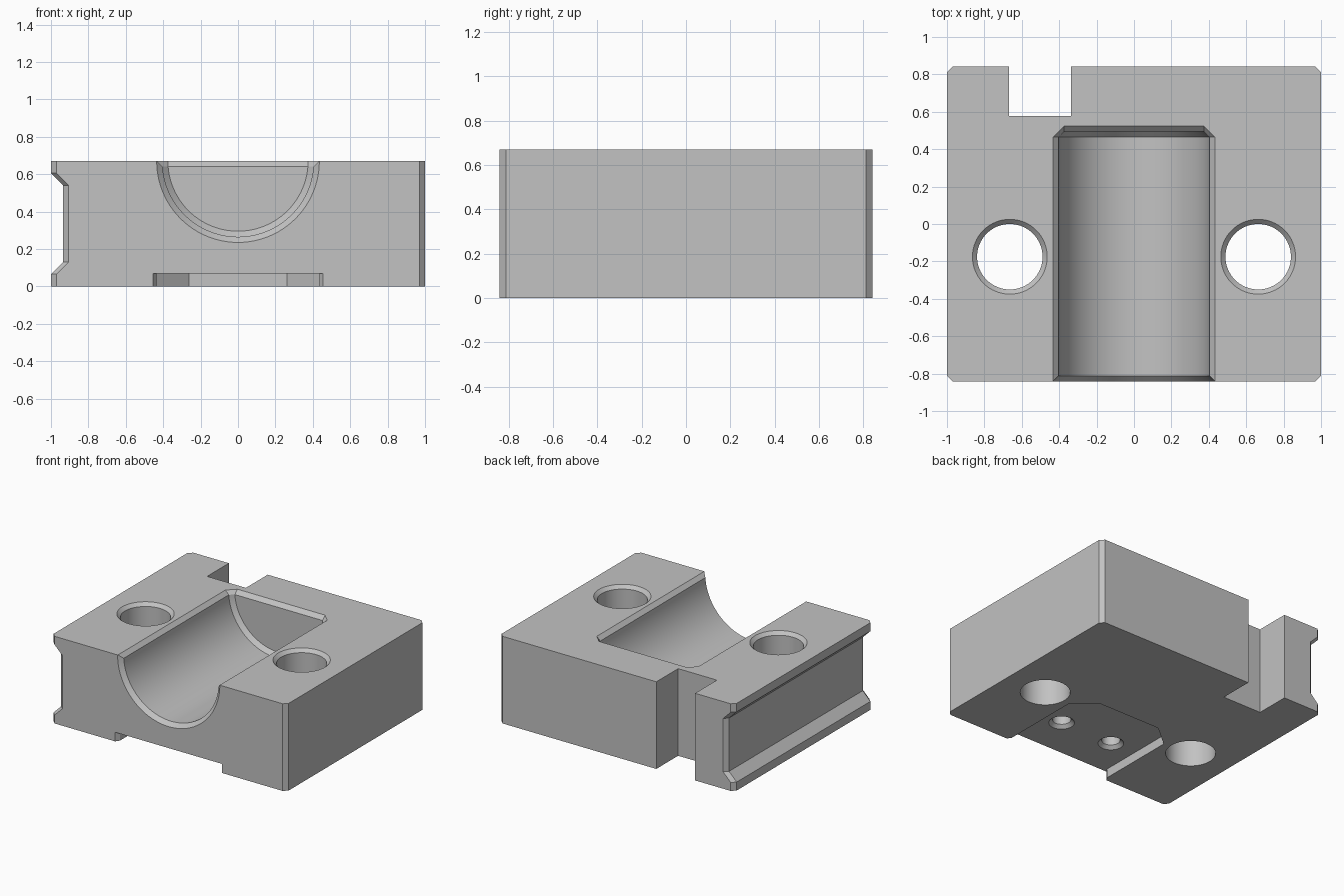
import bpy, bmesh, math

if "Cube" in bpy.data.objects:
    bpy.data.objects.remove(bpy.data.objects["Cube"], do_unlink=True)

HALF_Y, TOP, EDGE = 0.842, 0.67, 0.03

grey = bpy.data.materials.new("machined grey")
grey.use_nodes = True
grey.diffuse_color = (0.54, 0.54, 0.54, 1)
grey.node_tree.nodes["Principled BSDF"].inputs["Base Color"].default_value = grey.diffuse_color


def loft(name, rings):
    """Closed solid through rings that have equal point counts."""
    bm = bmesh.new()
    loops = [[bm.verts.new(p) for p in ring] for ring in rings]
    n = len(loops[0])
    for a, b in zip(loops, loops[1:]):
        for i in range(n):
            j = (i + 1) % n
            bm.faces.new((a[i], a[j], b[j], b[i]))
    bm.faces.new(loops[0])
    bm.faces.new(loops[-1])
    bmesh.ops.recalc_face_normals(bm, faces=bm.faces[:])
    mesh = bpy.data.meshes.new(name)
    bm.to_mesh(mesh)
    bm.free()
    mesh.materials.append(grey)
    obj = bpy.data.objects.new(name, mesh)
    bpy.context.collection.objects.link(obj)
    return obj


def circle(r, n=64):
    return [(r * math.cos(2 * math.pi * i / n), r * math.sin(2 * math.pi * i / n)) for i in range(n)]


def hole(name, x, y, steps):
    """Vertical round cutter from (z, radius) steps."""
    return loft(name, [[(x + u, y + v, z) for u, v in circle(r)] for z, r in steps])


def block_section(y, inset):
    """Cross-section with the side groove; inset pulls both sides inward."""
    left = [(-1, TOP), (-1, 0.605), (-0.935, 0.54), (-0.935, 0.13), (-1, 0.065), (-1, 0)]
    return [(x + inset, y, z) for x, z in left] + [(1 - inset, y, 0), (1 - inset, y, TOP)]


# Grooved block with chamfered ends
block = loft("bearing_block", [
    block_section(-HALF_Y, EDGE), block_section(-HALF_Y + EDGE, 0),
    block_section(HALF_Y - EDGE, 0), block_section(HALF_Y, EDGE)])

cutters = []

# Half-round bore, flared at the front and tapered at its blind end
bore = [(-HALF_Y - EDGE, 0.465), (-HALF_Y + EDGE, 0.405), (0.465, 0.405), (0.495, 0.375)]
cutters.append(loft("bore_cutter", [[(u, y, TOP + v) for u, v in circle(r, 96)] for y, r in bore]))


# Sloped rim around the top opening of the bore
def rim(z, grow):
    half = [(0.403 + grow, -1), (0.403 + grow, 0.465), (0.373, 0.495 + grow)]
    return [(x, y, z) for x, y in half] + [(-x, y, z) for x, y in reversed(half)]


cutters.append(loft("rim_cutter", [rim(TOP - EDGE, 0), rim(TOP + EDGE, 2 * EDGE)]))

# Notch through the back
notch = [(-0.667, 0.577), (-0.337, 0.577), (-0.337, 1), (-0.667, 1)]
cutters.append(loft("notch_cutter", [[(x, y, z) for x, y in notch] for z in (-0.1, 0.8)]))

# Recess under the front
half = [(0.475, -0.872), (0.435, -0.812), (0.435, -0.195), (0.262, -0.05)]
recess = half + [(-x, y) for x, y in reversed(half)]
cutters.append(loft("recess_cutter", [[(x, y, z) for x, y in recess] for z in (-0.1, 0.07)]))

# Bolt holes and small pilot holes, mirrored
for side in (-1, 1):
    cutters.append(hole("bolt_hole_cutter", side * 0.664, -0.175,
                        [(-0.1, 0.175), (TOP - 0.025, 0.175), (TOP + 0.025, 0.225)]))
    cutters.append(hole("pilot_hole_cutter", side * 0.225, -0.52,
                        [(0.045, 0.115), (0.095, 0.065), (0.22, 0.065)]))

# Cut everything out of the block
bpy.ops.object.select_all(action='DESELECT')
bpy.context.view_layer.objects.active = block
block.select_set(True)
for cutter in cutters:
    cutter.hide_render = True
    mod = block.modifiers.new("cut", 'BOOLEAN')
    mod.operation = 'DIFFERENCE'
    mod.solver = 'EXACT'
    mod.object = cutter
    bpy.ops.object.modifier_apply(modifier=mod.name)
    bpy.data.objects.remove(cutter, do_unlink=True)

bpy.ops.object.shade_smooth_by_angle(angle=math.radians(25))
